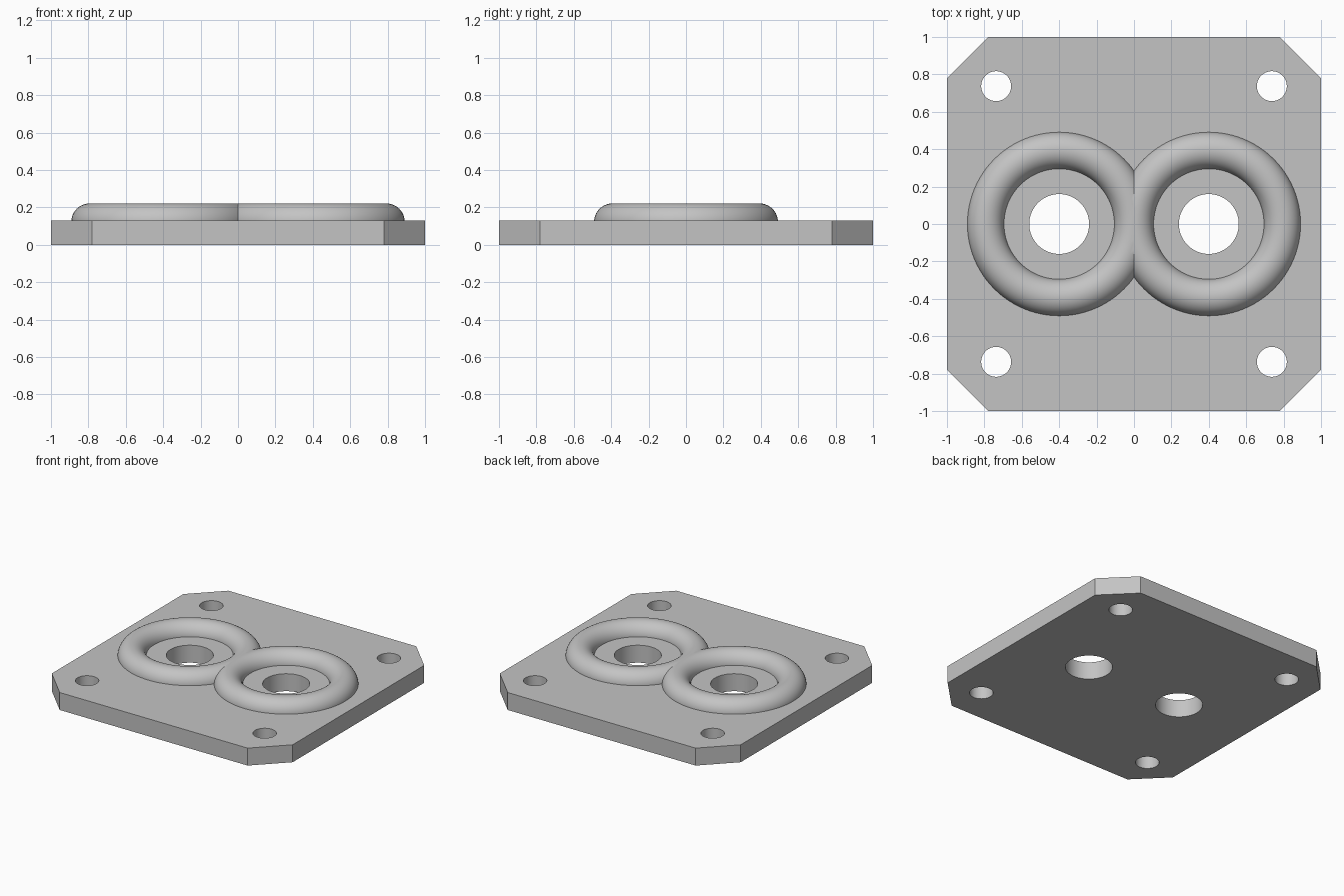
import bpy, bmesh, math
from mathutils import Matrix, Vector

if "Cube" in bpy.data.objects:
    bpy.data.objects.remove(bpy.data.objects["Cube"], do_unlink=True)

PLATE_TOP = 0.131
CORNER = 0.78        # where the corner chamfers start
RING_X = 0.4
RING_MAJOR, RING_MINOR = 0.393, 0.0985
RING_Z = PLATE_TOP - 0.008

grey = bpy.data.materials.new("grey_metal")
grey.use_nodes = True
colour = (0.55, 0.55, 0.55, 1)
grey.diffuse_color = colour
grey.node_tree.nodes["Principled BSDF"].inputs["Base Color"].default_value = colour


def make_object(name, bm):
    bmesh.ops.recalc_face_normals(bm, faces=bm.faces)
    mesh = bpy.data.meshes.new(name)
    bm.to_mesh(mesh)
    bm.free()
    mesh.materials.append(grey)
    obj = bpy.data.objects.new(name, mesh)
    bpy.context.collection.objects.link(obj)
    return obj


def combine(target, other, operation):
    """Apply a boolean and remove the helper."""
    mod = target.modifiers.new(operation.lower(), 'BOOLEAN')
    mod.operation, mod.object, mod.solver = operation, other, 'EXACT'
    bpy.context.view_layer.objects.active = target
    bpy.ops.object.modifier_apply(modifier=mod.name)
    bpy.data.objects.remove(other, do_unlink=True)


# Square plate with chamfered corners
bm = bmesh.new()
outline = []
for sx, sy in ((1, 1), (-1, 1), (-1, -1), (1, -1)):
    pair = [(sx, sy * CORNER), (sx * CORNER, sy)]
    outline += pair if sx * sy > 0 else pair[::-1]
base = bm.faces.new([bm.verts.new((x, y, 0)) for x, y in outline])
top = bmesh.ops.extrude_face_region(bm, geom=[base])["geom"]
bmesh.ops.translate(bm, vec=(0, 0, PLATE_TOP),
                    verts=[v for v in top if isinstance(v, bmesh.types.BMVert)])
plate = make_object("mounting_plate", bm)

# Two centre bores and four corner bolt holes
bm = bmesh.new()
holes = [(s * RING_X, 0, 0.16) for s in (-1, 1)]
holes += [(sx * 0.737, sy * 0.737, 0.08) for sx in (-1, 1) for sy in (-1, 1)]
for x, y, radius in holes:
    bmesh.ops.create_cone(bm, cap_ends=True, segments=64, radius1=radius, radius2=radius,
                          depth=1, matrix=Matrix.Translation((x, y, 0)))
cutter = make_object("hole_cutter", bm)
cutter.hide_render = True
combine(plate, cutter, 'DIFFERENCE')

# Twin rounded rings: one torus trimmed at the centre plane, then mirrored
bm = bmesh.new()
section = [bm.verts.new((RING_MAJOR + RING_MINOR * math.cos(a), 0, RING_MINOR * math.sin(a)))
           for a in (math.tau * i / 40 for i in range(40))]
edges = [bm.edges.new((section[i - 1], section[i])) for i in range(40)]
bmesh.ops.spin(bm, geom=section + edges, cent=(0, 0, 0), axis=(0, 0, 1),
               angle=math.tau, steps=96, use_merge=True)
bmesh.ops.remove_doubles(bm, verts=bm.verts, dist=1e-5)
bmesh.ops.translate(bm, vec=(RING_X, 0, RING_Z), verts=bm.verts)
bmesh.ops.bisect_plane(bm, geom=bm.verts[:] + bm.edges[:] + bm.faces[:], dist=1e-5,
                       plane_co=Vector(), plane_no=(1, 0, 0), clear_inner=True)
bmesh.ops.mirror(bm, geom=bm.verts[:] + bm.edges[:] + bm.faces[:],
                 merge_dist=1e-4, axis='X')
rings = make_object("twin_rings", bm)
combine(plate, rings, 'UNION')

# Smooth rings and bores, crisp plate edges
bpy.ops.object.select_all(action='DESELECT')
plate.select_set(True)
bpy.context.view_layer.objects.active = plate
bpy.ops.object.shade_smooth_by_angle(angle=math.radians(30))
